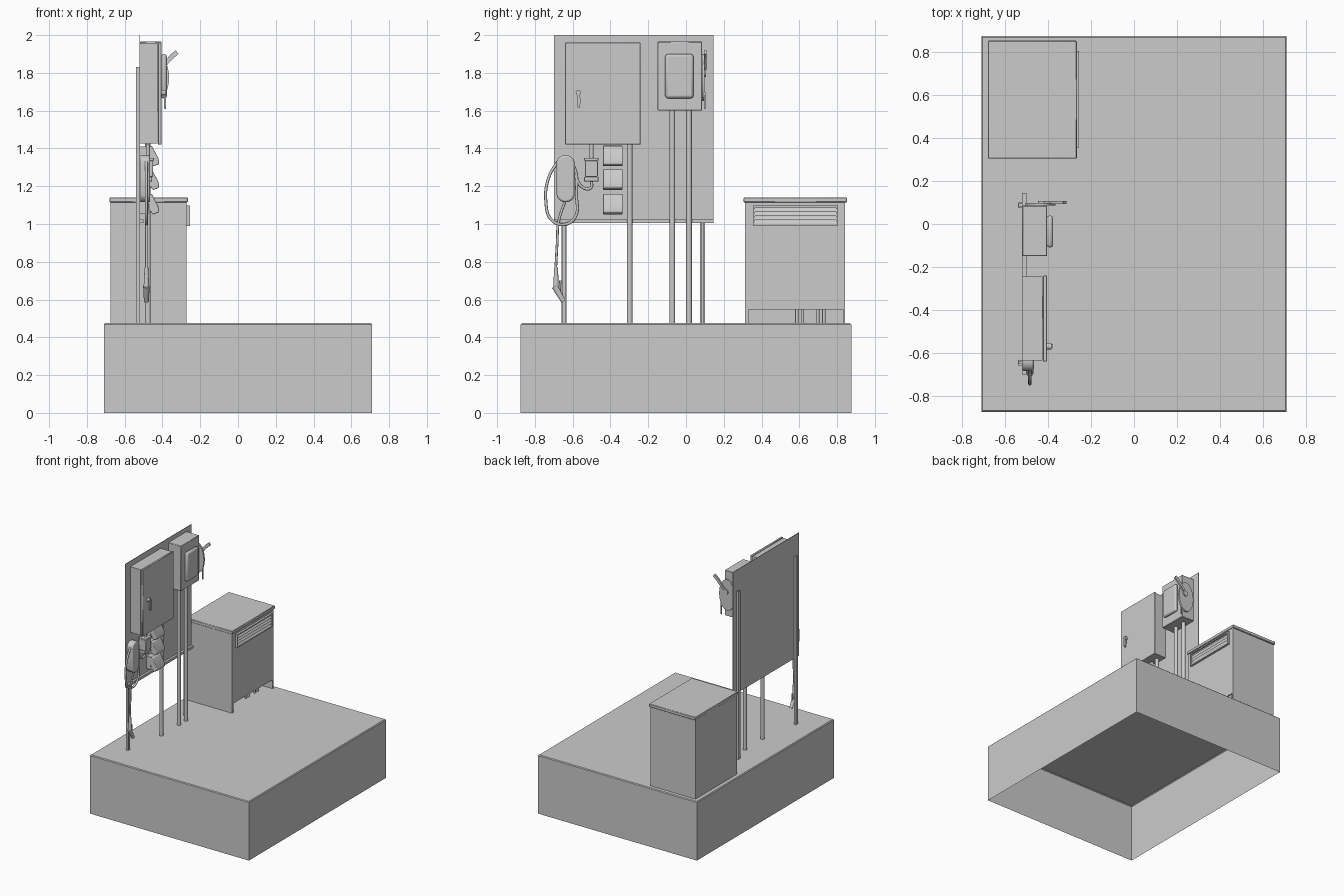
import bpy, bmesh, math
from mathutils import Vector

cube = bpy.data.objects.get("Cube")
if cube:
    bpy.data.objects.remove(cube, do_unlink=True)

grey = bpy.data.materials.new("light grey")
grey.use_nodes = True
grey.diffuse_color = (0.6, 0.6, 0.6, 1)
grey.node_tree.nodes["Principled BSDF"].inputs["Base Color"].default_value = (0.6, 0.6, 0.6, 1)


def finish(name, bm, bevel=0, segments=2, smooth=False):
    bmesh.ops.recalc_face_normals(bm, faces=bm.faces)
    mesh = bpy.data.meshes.new(name)
    bm.to_mesh(mesh)
    bm.free()
    mesh.materials.append(grey)
    ob = bpy.data.objects.new(name, mesh)
    bpy.context.collection.objects.link(ob)
    if bevel:
        mod = ob.modifiers.new("Bevel", "BEVEL")
        mod.width, mod.segments = bevel, segments
    if smooth:
        bpy.ops.object.select_all(action="DESELECT")
        ob.select_set(True)
        bpy.context.view_layer.objects.active = ob
        bpy.ops.object.shade_smooth_by_angle(angle=math.radians(35))
    return ob


def box(name, x, y, z, bevel=0, segments=2):
    """Box given by its (low, high) range on each axis."""
    bm = bmesh.new()
    bmesh.ops.create_cube(bm, size=1)
    for v in bm.verts:
        v.co = [(a + b) / 2 + c * (b - a) for (a, b), c in zip((x, y, z), v.co)]
    return finish(name, bm, bevel, segments, bevel > 0)


def rod(name, a, b, r, r2=None, sides=16):
    """Round bar from point a to point b."""
    a, b = Vector(a), Vector(b)
    bm = bmesh.new()
    bmesh.ops.create_cone(bm, cap_ends=True, segments=sides, radius1=r,
                          radius2=r2 or r, depth=(b - a).length)
    turn = (b - a).to_track_quat("Z", "Y")
    for v in bm.verts:
        v.co = turn @ v.co + (a + b) / 2
    return finish(name, bm, smooth=True)


def prism(name, axis, profile, low, high, bevel=0):
    """Extrude a 2D profile along x (profile is y,z) or y (profile is x,z)."""
    bm = bmesh.new()
    place = (lambda p, d: (d, *p)) if axis == "x" else (lambda p, d: (p[0], d, p[1]))
    face = bm.faces.new([bm.verts.new(place(p, low)) for p in profile])
    out = bmesh.ops.extrude_face_region(bm, geom=[face])
    for v in out["geom"]:
        if isinstance(v, bmesh.types.BMVert):
            v.co["xyz".index(axis)] = high
    return finish(name, bm, bevel, 2, bevel > 0)


def cable(name, points, r):
    curve = bpy.data.curves.new(name, "CURVE")
    curve.dimensions = "3D"
    curve.bevel_depth, curve.bevel_resolution, curve.resolution_u = r, 2, 8
    curve.use_fill_caps = True
    spline = curve.splines.new("BEZIER")
    spline.bezier_points.add(len(points) - 1)
    for bp, p in zip(spline.bezier_points, points):
        bp.co = p
        bp.handle_left_type = bp.handle_right_type = "AUTO"
    curve.materials.append(grey)
    bpy.context.collection.objects.link(bpy.data.objects.new(name, curve))


GROUND = 0.475

# Plinth: a shell open underneath, with a fine chamfer round the top
bm = bmesh.new()
bmesh.ops.create_cube(bm, size=1)
for v in bm.verts:
    v.co = (v.co.x * 1.42, v.co.y * 1.75, (v.co.z + 0.5) * GROUND)
bmesh.ops.bevel(bm, geom=[e for e in bm.edges if all(v.co.z > 0.4 for v in e.verts)],
                offset=0.006, segments=1, affect="EDGES")
bm.faces.ensure_lookup_table()
bmesh.ops.delete(bm, geom=[min(bm.faces, key=lambda f: f.calc_center_median().z)],
                 context="FACES_ONLY")
finish("plinth", bm)

# Backboard with bottom rail and rear channel posts
box("backboard", (-0.522, -0.518), (-0.70, 0.145), (1.005, 2.0))
box("board_rail", (-0.52, -0.50), (-0.70, 0.145), (1.005, 1.025))
for i, y in enumerate((-0.645, 0.088)):
    box(f"rear_post_web_{i}", (-0.54, -0.535), (y - 0.013, y + 0.013), (GROUND, 1.83))
    for s in (-1, 1):
        edges = sorted((y + s * 0.005, y + s * 0.013))
        box(f"rear_post_flange_{i}_{s}", (-0.54, -0.522), edges, (GROUND, 1.83))

# Conduits
for i, (y, top) in enumerate(((-0.298, 1.42), (-0.072, 1.6), (0.016, 1.6))):
    rod(f"conduit_{i}", (-0.477, y, GROUND), (-0.477, y, top), 0.015)
rod("short_conduit", (-0.477, -0.50, 1.34), (-0.477, -0.50, 1.42), 0.011)

# Large cabinet with door and latch
box("cabinet", (-0.52, -0.425), (-0.635, -0.245), (1.425, 1.955))
box("cabinet_door", (-0.423, -0.405), (-0.64, -0.24), (1.42, 1.96), 0.003, 1)
rod("latch_boss", (-0.405, -0.57, 1.695), (-0.385, -0.57, 1.695), 0.014)
prism("latch_lever", "x", [(-0.578, 1.70), (-0.562, 1.70), (-0.558, 1.645),
      (-0.565, 1.615), (-0.573, 1.615), (-0.576, 1.65)], -0.393, -0.38)

# Disconnect box with raised cover
box("switch_box", (-0.52, -0.405), (-0.15, 0.085), (1.60, 1.965), 0.003, 1)
cover = prism("switch_cover", "x", [(-0.11, 1.665), (0.04, 1.665), (0.04, 1.90), (-0.11, 1.90)],
              -0.406, -0.376, 0.014)

# Side switch plate with lever and hanging tab
disc = [(-0.435 + 0.07 * math.cos(a), 1.775 + 0.125 * math.sin(a))
        for a in (math.tau * k / 32 for k in range(32))]
prism("switch_plate", "y", disc, 0.085, 0.098)
prism("switch_lever", "y", [(-0.42, 1.82), (-0.40, 1.815), (-0.345, 1.875), (-0.315, 1.90),
                            (-0.33, 1.92), (-0.36, 1.895)], 0.094, 0.108)
box("switch_tab", (-0.388, -0.38), (0.096, 0.104), (1.61, 1.70))
rod("switch_pivot", (-0.425, 0.09, 1.80), (-0.425, 0.106, 1.80), 0.022)

# Three outlets with sloped weather covers
for i, z in enumerate((1.305, 1.18, 1.05)):
    box(f"outlet_box_{i}", (-0.52, -0.47), (-0.43, -0.345), (z + 0.005, z + 0.105))
    prism(f"outlet_cover_{i}", "y", [(-0.475, z + 0.11), (-0.455, z + 0.108), (-0.42, z + 0.04),
          (-0.418, z + 0.012), (-0.45, z), (-0.475, z + 0.03)], -0.44, -0.335, 0.004)

# Small junction box feeding the charger cable
box("junction_box", (-0.515, -0.45), (-0.535, -0.467), (1.25, 1.335), 0.004)
box("junction_lid", (-0.51, -0.445), (-0.54, -0.463), (1.335, 1.35), 0.003)
box("junction_foot", (-0.505, -0.455), (-0.54, -0.463), (1.225, 1.25), 0.003)

# Charger body: tall capsule
cap = [(-0.637 + 0.048 * math.cos(a), (1.32 if a < math.pi else 1.16) + 0.045 * math.sin(a))
       for a in (math.tau * (k + 0.5) / 24 for k in range(24))]
prism("charger_body", "x", cap, -0.52, -0.465, 0.01)

# Charger cables and hanging connector
X = -0.485
cable("charger_loop", [(X, -0.68, 1.33), (X, -0.725, 1.25), (X, -0.742, 1.12), (X, -0.71, 1.02),
                       (X, -0.64, 0.998), (X, -0.585, 1.04), (X, -0.58, 1.15),
                       (X, -0.592, 1.30), (X, -0.62, 1.33)], 0.008)
cable("feed_cable", [(X, -0.60, 1.32), (X, -0.575, 1.23), (X, -0.54, 1.19),
                     (X, -0.505, 1.19), (X, -0.50, 1.23)], 0.008)
cable("connector_cable", [(X, -0.637, 1.13), (X, -0.675, 1.01), (X, -0.682, 0.90),
                          (X, -0.69, 0.76)], 0.007)
rod("connector_grip", (X, -0.688, 0.77), (X, -0.688, 0.66), 0.010, 0.015)
rod("connector_head", (X, -0.695, 0.67), (X, -0.648, 0.59), 0.017, 0.013)
rod("connector_trigger", (X, -0.665, 0.70), (X, -0.67, 0.63), 0.006)

# Generator enclosure: hollow, with a service opening at the foot of its face
X0, X1, Y0, Y1, TOP = -0.675, -0.272, 0.312, 0.842, 1.115
box("generator_back", (X0, X0 + 0.01), (Y0, Y1), (GROUND, TOP))
for name, y in (("front", (Y0, Y0 + 0.02)), ("rear", (Y1 - 0.012, Y1))):
    box(f"generator_{name}_wall", (X0 + 0.01, X1), y, (GROUND, TOP))
box("generator_face", (X1 - 0.012, X1), (Y0 + 0.02, Y1 - 0.012), (0.547, TOP))
box("generator_lid", (-0.68, -0.266), (0.305, 0.853), (TOP, 1.14), 0.003, 1)

# Louvred vent
box("vent_back", (X1, -0.267), (0.357, 0.803), (0.99, 1.095))
for i, (y, z) in enumerate((((0.355, 0.365), (0.99, 1.097)), ((0.795, 0.805), (0.99, 1.097)),
                            ((0.355, 0.805), (1.087, 1.097)), ((0.355, 0.805), (0.99, 0.998)))):
    box(f"vent_frame_{i}", (X1, -0.255), y, z)
for i in range(4):
    z = 0.998 + 0.0222 * i
    prism(f"vent_slat_{i}", "y", [(-0.268, z + 0.022), (-0.256, z + 0.004), (-0.256, z),
                                  (-0.268, z + 0.016)], 0.365, 0.795)

# Stub pipes inside the opening
for i, y in enumerate((0.587, 0.617, 0.697, 0.73)):
    rod(f"stub_pipe_{i}", (-0.34, y, GROUND), (-0.34, y, 0.60), 0.009)
